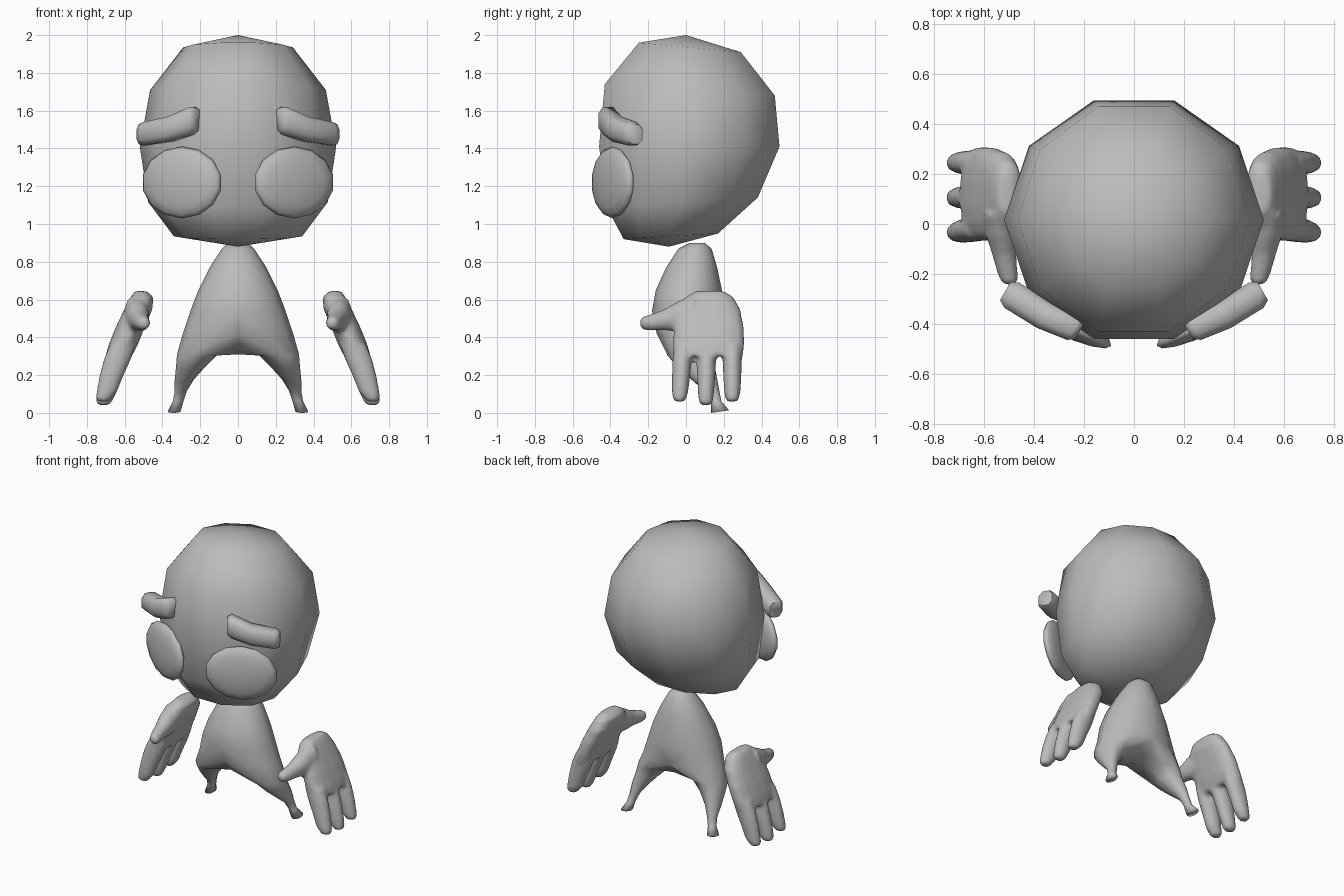
import bpy, bmesh, math
from mathutils import Vector

if "Cube" in bpy.data.objects:
    bpy.data.objects.remove(bpy.data.objects["Cube"])

grey = bpy.data.materials.new("plain grey")
grey.diffuse_color = (0.5, 0.5, 0.5, 1)
grey.use_nodes = True
grey.node_tree.nodes["Principled BSDF"].inputs["Base Color"].default_value = grey.diffuse_color
X, Y, Z = Vector((1, 0, 0)), Vector((0, 1, 0)), Vector((0, 0, 1))


def finish(name, bm, mirror=False, angle=180):
    bmesh.ops.recalc_face_normals(bm, faces=bm.faces)
    me = bpy.data.meshes.new(name)
    bm.to_mesh(me)
    bm.free()
    me.materials.append(grey)
    ob = bpy.data.objects.new(name, me)
    bpy.context.collection.objects.link(ob)
    bpy.ops.object.select_all(action='DESELECT')
    ob.select_set(True)
    bpy.context.view_layer.objects.active = ob
    bpy.ops.object.shade_smooth_by_angle(angle=math.radians(angle))
    if mirror:
        ob.modifiers.new("mirror", 'MIRROR')
    return ob


def bridge(bm, a, b, closed=True):
    n = len(a)
    for i in range(n if closed else n - 1):
        j = (i + 1) % n
        bm.faces.new((a[i], a[j], b[j], b[i]))


def loft(bm, rings, u, v, n=12, power=1.0):
    """Closed tube; each ring is (centre, radius along u, radius along v)."""
    loops = []
    for c, ru, rv in rings:
        loop = []
        for k in range(n):
            a = 2 * math.pi * (k + 0.5) / n
            ca, sa = math.cos(a), math.sin(a)
            p = Vector(c) + u * ru * math.copysign(abs(ca) ** power, ca) \
                + v * rv * math.copysign(abs(sa) ** power, sa)
            loop.append(bm.verts.new(p))
        loops.append(loop)
    for a, b in zip(loops, loops[1:]):
        bridge(bm, a, b)
    bm.faces.new(loops[0])
    bm.faces.new(loops[-1])


# Head: ten-sided ball; rings are (half width, front y, front z, back y, back z)
bm = bmesh.new()
loops = []
for rx, yf, zf, yb, zb in [(.29, -.25, 1.96, .29, 1.91), (.465, -.43, 1.74, .47, 1.68),
                           (.52, -.46, 1.41, .495, 1.41), (.475, -.42, 1.09, .38, 1.14),
                           (.34, -.33, .92, .17, .95)]:
    loop = []
    for k in range(10):
        a = 2 * math.pi * k / 10
        t = 0.5 + 0.5 * math.sin(a) / math.sin(math.radians(72))
        loop.append(bm.verts.new((rx * math.cos(a), yf + (yb - yf) * t, zf + (zb - zf) * t)))
    loops.append(loop)
for a, b in zip(loops, loops[1:]):
    bridge(bm, a, b)
for pole, loop in (((0, 0, 2.0), loops[0]), ((0, -.09, .88), loops[-1])):
    p = bm.verts.new(pole)
    for k in range(10):
        bm.faces.new((p, loop[k], loop[(k + 1) % 10]))
finish("head", bm)

# Eyes: flattened balls turned to follow the face
bm = bmesh.new()
bmesh.ops.create_uvsphere(bm, u_segments=14, v_segments=8, radius=1)
turn = math.radians(26)
for v in bm.verts:
    x, y, z = v.co.x * .235, v.co.z * .05, v.co.y * .19
    v.co = (.297 + x * math.cos(turn) - y * math.sin(turn),
            -.388 + x * math.sin(turn) + y * math.cos(turn), 1.22 + z)
finish("eyes", bm, mirror=True)

# Eyebrows: bent blocks sloping down and back
bm = bmesh.new()
out = Vector((.5, -.866, 0))
loft(bm, [((.215, -.425, 1.55), .045, .058), ((.24, -.415, 1.547), .06, .078),
          ((.36, -.365, 1.502), .062, .07), ((.49, -.285, 1.478), .062, .065),
          ((.515, -.268, 1.475), .045, .055)], out, Z, 8, .75)
finish("eyebrows", bm, mirror=True, angle=60)

# Body half: torso strips that split into a closed leg loop, then mirrored
bm = bmesh.new()
prev = None
for z, hx, yf, yb in [(.90, .05, .02, .10), (.87, .085, -.04, .135), (.77, .15, -.105, .165),
                      (.65, .21, -.16, .19), (.54, .252, -.18, .2), (.42, .292, -.155, .2)]:
    strip = []
    for k in range(7):
        a = math.pi * (k / 6 - 0.5)
        strip.append(bm.verts.new((hx * math.cos(a) if 0 < k < 6 else 0,
                                   (yf + yb) / 2 + (yb - yf) / 2 * math.sin(a), z)))
    if prev:
        bridge(bm, prev, strip, False)
    else:
        bm.faces.new(strip)
    prev = strip
crotch = [bm.verts.new((0, y, z)) for y, z in ((.13, .34), (.03, .31), (-.08, .34))]
prev = prev + crotch
angles = [30 * k - 90 for k in range(7)] + [135, 180, 225]
for x, y, z, rx, ry, slope in [(.215, .03, .31, .108, .125, .1), (.25, .06, .245, .078, .09, .2),
                               (.285, .105, .175, .05, .058, .3), (.303, .14, .115, .032, .036, .1),
                               (.317, .16, .06, .028, .028, 0), (.338, .18, .02, .034, .048, .2)]:
    loop = []
    for d in angles:
        c, s = math.cos(math.radians(d)), math.sin(math.radians(d))
        loop.append(bm.verts.new((x + rx * c, y + ry * s, z + slope * rx * s)))
    bridge(bm, prev, loop)
    prev = loop
low = min(v.co.z for v in prev)
for v in prev:
    v.co.z -= low
bm.faces.new(prev)
finish("body_and_legs", bm, mirror=True)

# Hands: palm, three fingers and thumb fused into one soft skin
bm = bmesh.new()
palm = [(.645, .515, .03, .05, .20), (.615, .508, .06, 0, .25), (.55, .527, .075, -.05, .288),
        (.45, .572, .078, -.066, .308), (.36, .608, .078, -.07, .31), (.30, .632, .07, -.065, .302)]
loft(bm, [((x, (a + b) / 2, z), hx, (b - a) / 2) for z, x, hx, a, b in palm], X, Y, 16, .8)
for y0, y1, tip in ((-.015, -.035, .06), (.11, .105, .04), (.245, .245, .06)):
    finger = [(.36, .61, .07, .052), (.28, .64, .073, .052), (.19, .672, .064, .049),
              (.11, .695, .055, .044), (tip + .02, .71, .045, .038), (tip, .712, .03, .027)]
    loft(bm, [((x, y0 + (y1 - y0) * (.36 - z) / .3, z), hx, hy) for z, x, hx, hy in finger], X, Y, 12)
loft(bm, [((.54, .04, .53), .065, .1), ((.53, -.05, .508), .062, .08), ((.52, -.12, .492), .05, .055),
          ((.508, -.19, .478), .042, .044), ((.50, -.225, .476), .036, .036),
          ((.498, -.243, .476), .022, .022)], X, Z, 12)
hand = finish("hands", bm)
skin = hand.modifiers.new("skin", 'REMESH')
skin.mode = 'VOXEL'
skin.voxel_size = 0.013
skin.use_smooth_shade = True
soft = hand.modifiers.new("soften", 'SMOOTH')
soft.factor, soft.iterations = 0.5, 4
hand.modifiers.new("mirror", 'MIRROR')
